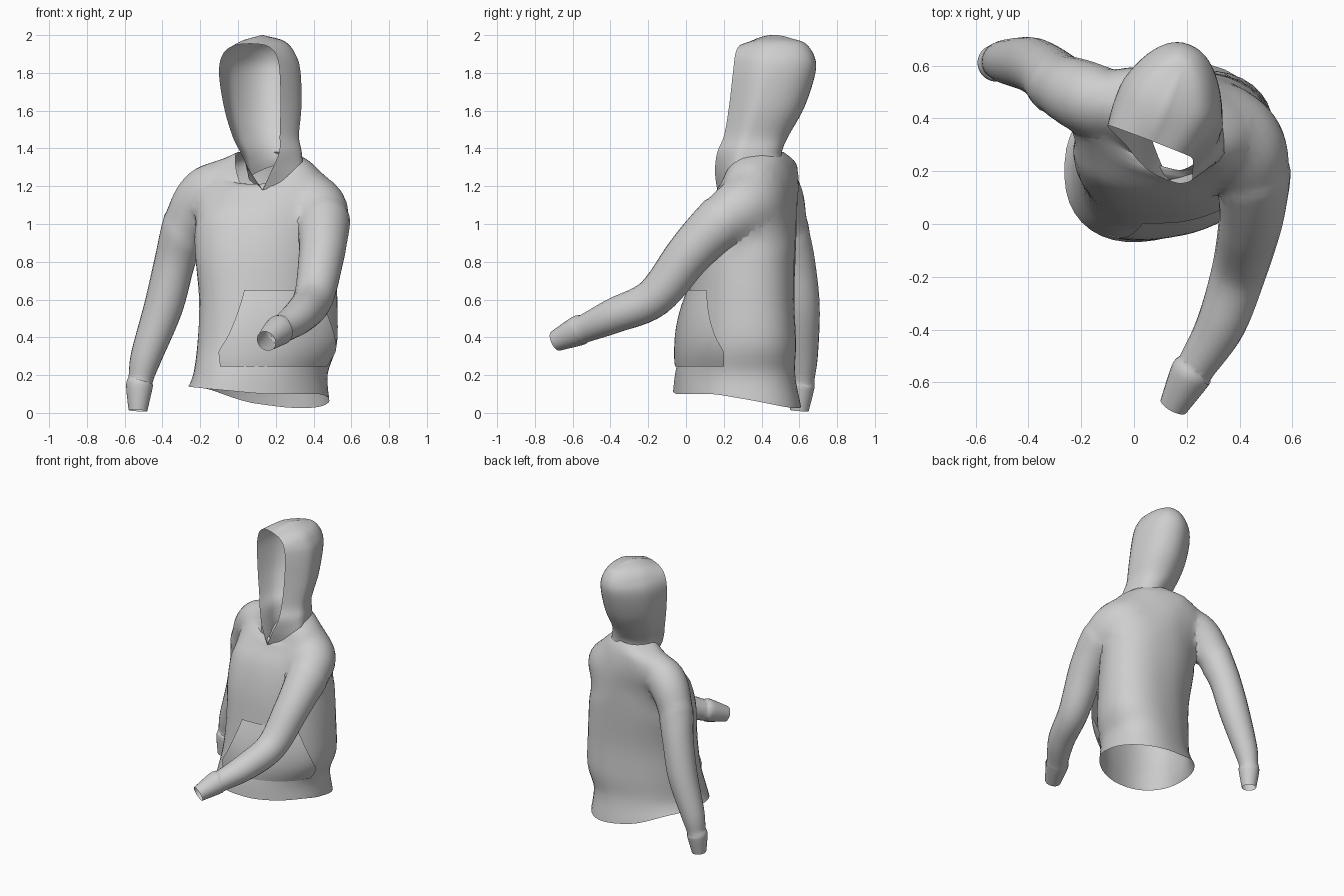
import bpy, bmesh
from math import sin, cos, pi, radians, copysign
from mathutils import Vector

if "Cube" in bpy.data.objects:
    bpy.data.objects.remove(bpy.data.objects["Cube"])

GREY = (0.62, 0.62, 0.62, 1)
cloth = bpy.data.materials.new("grey_cloth")
cloth.use_nodes = True
cloth.diffuse_color = GREY
cloth.node_tree.nodes["Principled BSDF"].inputs["Base Color"].default_value = GREY


def spline(rows, s):
    """Smooth value of a list of equal-length rows at position s."""
    i = min(int(s), len(rows) - 2)
    t = s - i
    p = [rows[max(0, min(len(rows) - 1, i + k))] for k in (-1, 0, 1, 2)]
    return [b + t / 2 * (c - a + t * (2 * a - 5 * b + 4 * c - d + t * (3 * (b - c) + d - a)))
            for a, b, c, d in zip(*p)]


def middle(row):
    return sum(row, Vector()) / len(row)


def activate(ob):
    bpy.ops.object.select_all(action="DESELECT")
    ob.select_set(True)
    bpy.context.view_layer.objects.active = ob


def sheet(name, grid, tube):
    """Skin a grid of points; a tube is wrapped round and capped at both ends."""
    bm = bmesh.new()
    vs = [[bm.verts.new(p) for p in row] for row in grid]
    n = len(vs[0])
    for lo, hi in zip(vs, vs[1:]):
        for j in range(n if tube else n - 1):
            k = (j + 1) % n
            bm.faces.new((lo[j], lo[k], hi[k], hi[j]))
    if tube:
        for end in (0, -1):
            hub = bm.verts.new(middle(grid[end]))
            for j in range(n):
                bm.faces.new((vs[end][j], vs[end][(j + 1) % n], hub))
    bmesh.ops.remove_doubles(bm, verts=bm.verts, dist=0.0005)
    bmesh.ops.recalc_face_normals(bm, faces=bm.faces)
    me = bpy.data.meshes.new(name)
    bm.to_mesh(me)
    bm.free()
    me.materials.append(cloth)
    ob = bpy.data.objects.new(name, me)
    bpy.context.collection.objects.link(ob)
    activate(ob)
    bpy.ops.object.shade_smooth_by_angle(angle=radians(50))
    return ob


# Body: z, centre x, centre y, half width, half depth, turn in degrees
BODY = [
    (0.10, 0.11, 0.27, 0.375, 0.32, -6),
    (0.21, 0.12, 0.26, 0.355, 0.30, -5),
    (0.37, 0.155, 0.28, 0.365, 0.29, -2),
    (0.60, 0.16, 0.29, 0.355, 0.28, 3),
    (0.85, 0.145, 0.31, 0.355, 0.275, 10),
    (1.05, 0.14, 0.34, 0.35, 0.25, 16),
    (1.20, 0.14, 0.385, 0.34, 0.20, 20),
    (1.32, 0.13, 0.39, 0.28, 0.17, 20),
    (1.38, 0.14, 0.36, 0.15, 0.155, 20),
]


def body_point(s, ang, off=0.0):
    """Point on the body; ang is measured from the front towards its left."""
    z, cx, cy, a, b, turn = spline(BODY, s)
    squash = lambda v: copysign(abs(v) ** 0.87, v)
    # fuller at the back left and front right corners
    off -= 0.035 * sin(2 * ang) * min(1, max(0, (7 - s) / 2))
    x, y = (a + off) * squash(sin(ang)), -(b + off) * squash(cos(ang))
    t = radians(-turn)
    p = Vector((cx + x * cos(t) - y * sin(t), cy + x * sin(t) + y * cos(t), z))
    # hem dips at the back left and lifts at the right
    p.z += max(0, 1 - s) * (0.04 * max(0, -sin(ang))
                            - 0.075 * max(0, 0.6 * sin(ang) - 0.8 * cos(ang)) ** 2)
    # collar dips at the front
    p.z -= max(0, (s - 6) / 2) * 0.22 * max(0, cos(ang)) ** 1.8
    return p


SIDES = 48
body_grid = [[body_point(i / 5, 2 * pi * j / SIDES) for j in range(SIDES)]
             for i in range(5 * (len(BODY) - 1) + 1)]
body = sheet("body_and_sleeves", body_grid, True)
openings = [middle(body_grid[0]), middle(body_grid[-1])]

# Front pocket: a bulging patch with slanted hand openings
pocket = []
for i in range(13):
    v = i / 12
    half = radians(55 - 22 * max(0, (v - 0.3) / 0.7) ** 0.7)
    row = []
    for j in range(25):
        u = j / 12 - 1
        puff = 0.006 + 0.042 * sin(pi * min(1, v * 0.95 + 0.02)) * (0.7 - 0.1 * u + 0.2 * u * u)
        row.append(body_point(1.25 + 1.95 * v, radians(20) + half * u, puff))
    pocket.append(row)
sheet("front_pocket", pocket, False)


def add_sleeve(path, across):
    """Tube along a path of x, y, z, radius, merged into the body."""
    steps = 6 * (len(path) - 1)
    pts = [spline(path, i / 6) for i in range(steps + 1)]
    grid = []
    for i, p in enumerate(pts):
        ahead = Vector(pts[min(i + 1, steps)][:3]) - Vector(pts[max(i - 1, 0)][:3])
        side = ahead.cross(Vector(across)).normalized()
        up = side.cross(ahead).normalized()
        grid.append([Vector(p[:3]) + p[3] * (side * cos(2 * pi * j / 24) + up * sin(2 * pi * j / 24))
                     for j in range(24)])
    arm = sheet("sleeve", grid, True)
    openings.append(middle(grid[-1]))
    activate(body)
    join = body.modifiers.new("join", "BOOLEAN")
    join.operation, join.solver, join.object = "UNION", "EXACT", arm
    join.use_self = True
    bpy.ops.object.modifier_apply(modifier="join")
    bpy.data.objects.remove(arm)


# Right arm hangs down beside the body
add_sleeve([
    (-0.02, 0.44, 1.20, 0.06), (-0.12, 0.46, 1.205, 0.135), (-0.215, 0.495, 1.12, 0.142),
    (-0.285, 0.53, 0.97, 0.122), (-0.335, 0.575, 0.80, 0.108), (-0.395, 0.605, 0.56, 0.103),
    (-0.485, 0.615, 0.30, 0.083), (-0.515, 0.615, 0.18, 0.066), (-0.522, 0.61, 0.14, 0.071),
    (-0.53, 0.60, 0.012, 0.05)], (0.35, 0.9, -0.6))

# Left arm reaches forward and across, from a wide armhole
add_sleeve([
    (0.23, 0.38, 1.12, 0.06), (0.33, 0.38, 1.13, 0.155), (0.42, 0.30, 1.09, 0.168),
    (0.448, 0.19, 1.01, 0.146), (0.45, 0.09, 0.92, 0.13), (0.44, 0.0, 0.82, 0.12),
    (0.40, -0.17, 0.61, 0.105), (0.33, -0.38, 0.515, 0.093), (0.235, -0.54, 0.445, 0.074),
    (0.215, -0.57, 0.435, 0.08), (0.15, -0.69, 0.38, 0.055)], (0.5, 0.5, -0.7))

# Open the hem, collar and cuffs, then soften the shoulder seams
bm = bmesh.new()
bm.from_mesh(body.data)
caps = [v for v in bm.verts if any((v.co - c).length < 0.001 for c in openings)]
bmesh.ops.delete(bm, geom=caps, context="VERTS")
bmesh.ops.remove_doubles(bm, verts=bm.verts, dist=0.004)
SHOULDERS = [Vector((-0.14, 0.46, 1.13)), Vector((0.38, 0.36, 1.1))]
soft = [v for v in bm.verts if not v.is_boundary
        and min((v.co - c).length for c in SHOULDERS) < 0.27]
for _ in range(8):
    bmesh.ops.smooth_vert(bm, verts=soft, factor=0.5, use_axis_x=True, use_axis_y=True, use_axis_z=True)
bm.to_mesh(body.data)
bm.free()
activate(body)
bpy.ops.object.shade_smooth_by_angle(angle=radians(60))

# Hood: front z, back z, front centre x and y, depth, opening half width, widest half width
HOOD = [
    (1.18, 1.32, 0.13, 0.165, 0.37, 0.0, 0.17),
    (1.28, 1.35, 0.12, 0.175, 0.35, 0.06, 0.165),
    (1.38, 1.40, 0.115, 0.205, 0.325, 0.11, 0.165),
    (1.47, 1.47, 0.095, 0.25, 0.31, 0.135, 0.175),
    (1.62, 1.62, 0.075, 0.285, 0.36, 0.16, 0.20),
    (1.80, 1.80, 0.06, 0.31, 0.395, 0.172, 0.205),
    (1.90, 1.89, 0.06, 0.315, 0.385, 0.15, 0.18),
    (1.945, 1.955, 0.063, 0.315, 0.34, 0.09, 0.12),
    (1.955, 1.975, 0.065, 0.315, 0.29, 0.0, 0.0),
]
TURN = radians(-21)
hood = []
for i in range(5 * (len(HOOD) - 1) + 1):
    zf, zb, fx, fy, depth, opening, wide = spline(HOOD, i / 5)
    row = []
    for j in range(33):
        u = j / 16 - 1
        v = cos(u * pi / 2)
        # the left cheek is fuller than the right
        cheek = wide * (1 + 0.25 * max(0, u)) - opening
        x = copysign(abs(sin(u * pi / 2)) ** 0.9, u) * (opening + cheek * min(1, 2.2 * v)) + 0.01 * v
        y = depth * v
        arch = 0.035 * sin(pi * v) * max(0, i / 5 - 6) / 2
        row.append(Vector((fx + x * cos(TURN) - y * sin(TURN),
                           fy + x * sin(TURN) + y * cos(TURN),
                           zf + (zb - zf) * v + arch)))
    hood.append(row)
sheet("hood", hood, False)
